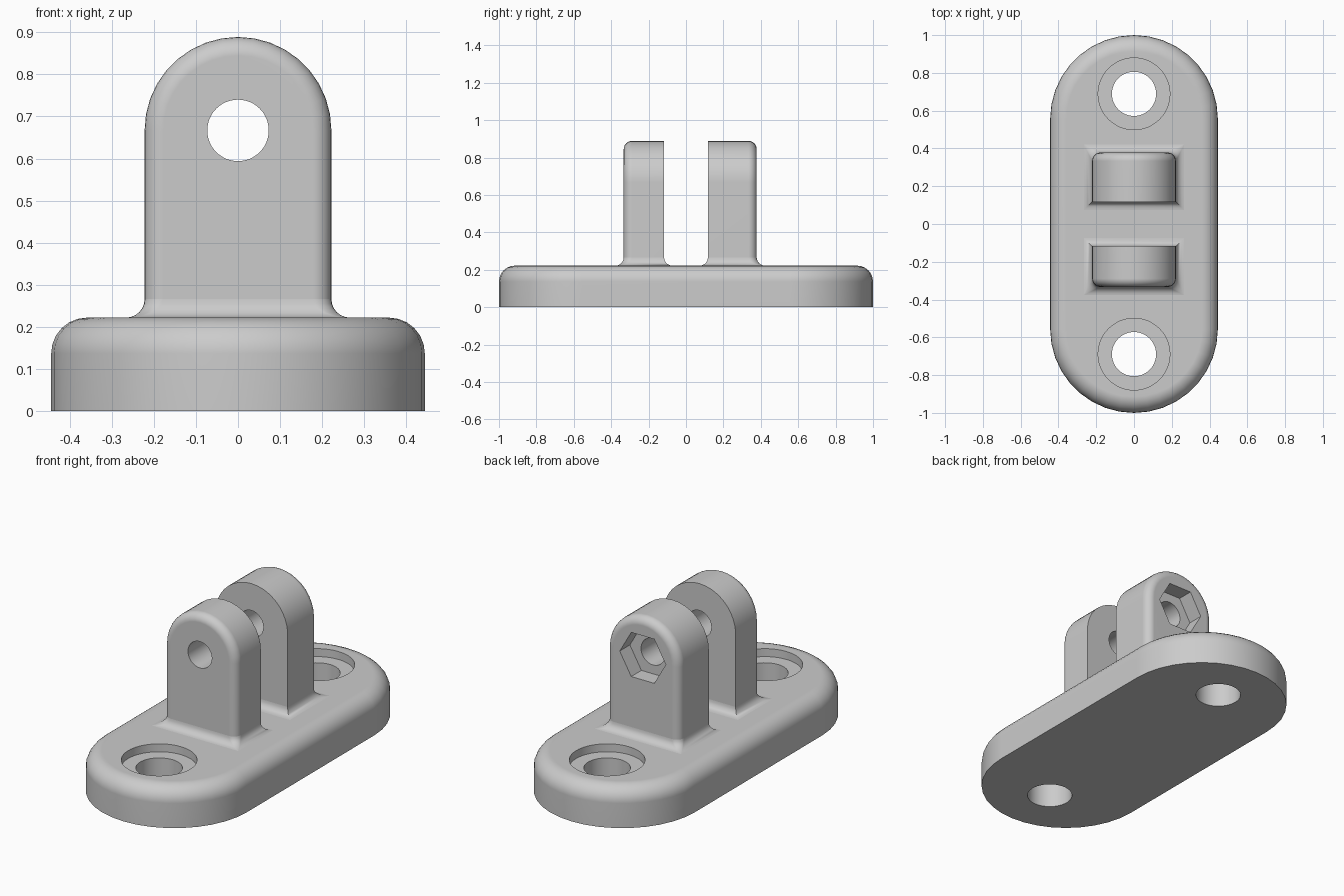
import bpy, bmesh
from math import sin, cos, pi, radians
from mathutils import Matrix

if "Cube" in bpy.data.objects:
    bpy.data.objects.remove(bpy.data.objects["Cube"])

grey = bpy.data.materials.new("plain_grey")
grey.use_nodes = True
grey.diffuse_color = (0.6, 0.6, 0.6, 1)
grey.node_tree.nodes["Principled BSDF"].inputs["Base Color"].default_value = (0.6, 0.6, 0.6, 1)

TOP = 0.222       # top of the base plate
PIN_Z = 0.667     # height of the pin hole
LUG_R = 0.222     # half width of the lugs
EDGE = 0.044      # small rounding radius
STEPS = 6


def quarter():
    return [pi / 2 * i / STEPS for i in range(STEPS + 1)]


def loft(name, rings, caps=True):
    """Skin a list of closed rings that have equal point counts."""
    bm = bmesh.new()
    loops = [[bm.verts.new(p) for p in ring] for ring in rings]
    n = len(loops[0])
    for a, b in zip(loops, loops[1:]):
        for i in range(n):
            j = (i + 1) % n
            bm.faces.new((a[i], a[j], b[j], b[i]))
    if caps:
        bm.faces.new(loops[0][::-1])
        bm.faces.new(loops[-1])
        bmesh.ops.recalc_face_normals(bm, faces=bm.faces)
    mesh = bpy.data.meshes.new(name)
    bm.to_mesh(mesh)
    bm.free()
    mesh.materials.append(grey)
    obj = bpy.data.objects.new(name, mesh)
    bpy.context.collection.objects.link(obj)
    return obj


def activate(obj):
    bpy.ops.object.select_all(action='DESELECT')
    obj.select_set(True)
    bpy.context.view_layer.objects.active = obj


def cut(obj, radius, depth, centre, axis='Z', sides=48):
    """Subtract a prism centred on the given point."""
    bm = bmesh.new()
    bmesh.ops.create_cone(bm, cap_ends=True, segments=sides,
                          radius1=radius, radius2=radius, depth=depth)
    if sides == 6:
        bmesh.ops.rotate(bm, verts=bm.verts, matrix=Matrix.Rotation(pi / 2, 3, 'Z'))
    if axis == 'Y':
        bmesh.ops.rotate(bm, verts=bm.verts, matrix=Matrix.Rotation(pi / 2, 3, 'X'))
    bmesh.ops.translate(bm, verts=bm.verts, vec=centre)
    mesh = bpy.data.meshes.new("cutter")
    bm.to_mesh(mesh)
    bm.free()
    mesh.materials.append(grey)
    cutter = bpy.data.objects.new("cutter", mesh)
    cutter.hide_render = True
    bpy.context.collection.objects.link(cutter)
    activate(obj)
    mod = obj.modifiers.new("cut", 'BOOLEAN')
    mod.operation = 'DIFFERENCE'
    mod.solver = 'EXACT'
    mod.object = cutter
    bpy.ops.object.modifier_apply(modifier=mod.name)
    bpy.data.objects.remove(cutter)


def finish(obj):
    activate(obj)
    bpy.ops.object.shade_smooth_by_angle(angle=radians(32))
    mod = obj.modifiers.new("clean_shading", 'WEIGHTED_NORMAL')
    mod.keep_sharp = True


# Base plate: rounded-end slab with a rolled top edge
def stadium(r, z, n=18):
    ring = []
    for s in (1, -1):
        for i in range(n + 1):
            a = pi * i / n
            ring.append((s * r * cos(a), s * (0.556 + r * sin(a)), z))
    return ring


ROLL = 0.085
rings = [stadium(0.444, 0)]
rings += [stadium(0.444 - ROLL * (1 - cos(t)), TOP - ROLL * (1 - sin(t))) for t in quarter()]
base = loft("base_plate", rings)

# Counterbored screw holes
for y in (-0.689, 0.689):
    cut(base, 0.19, 0.088, (0, y, TOP))
    cut(base, 0.117, 1, (0, y, 0))
finish(base)


# Lugs: arched plates with a rounded outer edge
def arch(inset, y, n=18):
    r = LUG_R - inset
    ring = [(r * cos(pi * i / n), y, PIN_Z + r * sin(pi * i / n)) for i in range(n + 1)]
    return ring + [(-r, y, 0.2), (r, y, 0.2)]


# Flared foot: rectangle whose outer corners sharpen as it spreads
def foot_ring(flare, z, inner, outer, s):
    x, y0, y1 = LUG_R + flare, inner - flare, outer + flare
    c = EDGE - flare
    right = [(x - c + c * cos(t), y1 - c + c * sin(t)) for t in quarter()]
    left = [(-px, py) for px, py in reversed(right)]
    ring = [(x, y0)] + right + left + [(-x, y0)]
    return [(px, s * py, z) for px, py in ring]


def make_lug(name, s, inner, outer):
    rings = [arch(0, s * inner)]
    rings += [arch(EDGE * (1 - cos(t)), s * (outer - EDGE * (1 - sin(t)))) for t in quarter()]
    lug = loft(name + "_lug", rings)
    cut(lug, 0.073, 2, (0, 0, PIN_Z), 'Y')
    if s > 0:  # nut pocket on the outer face
        cut(lug, 0.141, 0.178, (0, outer, PIN_Z), 'Y', 6)
    finish(lug)
    rings = [foot_ring(EDGE * (1 - sin(t)) * 0.999, TOP + EDGE * (1 - cos(t)), inner, outer, s)
             for t in quarter()]
    foot = loft(name + "_lug_foot", rings, caps=False)
    if s < 0:
        foot.data.flip_normals()
    finish(foot)


make_lug("front", -1, 0.117, 0.333)
make_lug("back", 1, 0.117, 0.378)
